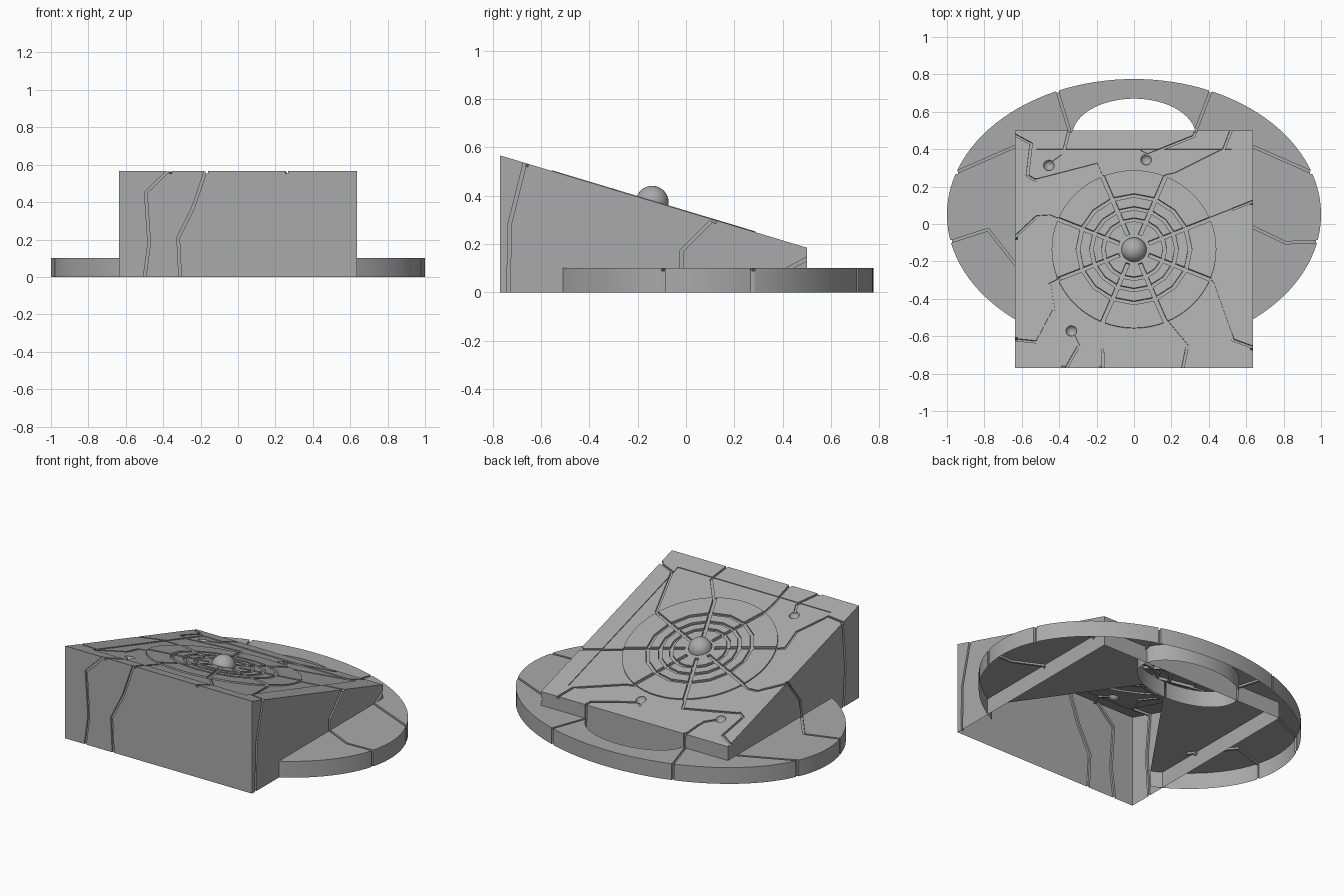
import bpy, bmesh, math
from mathutils import Vector, Matrix

if "Cube" in bpy.data.objects:
    bpy.data.objects.remove(bpy.data.objects["Cube"])

grey = bpy.data.materials.new("stone_grey")
grey.diffuse_color = (0.4, 0.4, 0.4, 1)
grey.use_nodes = True
grey.node_tree.nodes["Principled BSDF"].inputs["Base Color"].default_value = grey.diffuse_color


def make(name, bm):
    bmesh.ops.recalc_face_normals(bm, faces=bm.faces)
    me = bpy.data.meshes.new(name)
    bm.to_mesh(me)
    bm.free()
    ob = bpy.data.objects.new(name, me)
    bpy.context.collection.objects.link(ob)
    return ob


def prism(bottom, top):
    """Closed solid between two matching loops of points."""
    bm = bmesh.new()
    a = [bm.verts.new(p) for p in bottom]
    b = [bm.verts.new(p) for p in top]
    bm.faces.new(a)
    bm.faces.new(b)
    n = len(a)
    for i in range(n):
        bm.faces.new((a[i], a[(i + 1) % n], b[(i + 1) % n], b[i]))
    return bm


def frame(u, v, n, origin):
    m = Matrix((u, v, n)).transposed().to_4x4()
    m.translation = origin
    return m


def ribbon(m, pts, width, depth, closed=False):
    """Mitred groove cutter along a path drawn on the plane of m."""
    pts = [Vector(p) for p in pts]
    n = len(pts)
    bm = bmesh.new()
    rows = []
    for i, p in enumerate(pts):
        before = pts[i - 1] if (i or closed) else None
        after = pts[(i + 1) % n] if (i < n - 1 or closed) else None
        d1 = (p - before).normalized() if before else (after - p).normalized()
        d2 = (after - p).normalized() if after else d1
        t = (d1 + d2).normalized()
        off = Vector((-t.y, t.x)) * (width / 2 / max(0.5, t.dot(d1)))
        rows.append([bm.verts.new(m @ Vector((q.x, q.y, h))) for q, h in
                     ((p - off, -depth), (p + off, -depth), (p + off, 0.03), (p - off, 0.03))])
    for i in range(n if closed else n - 1):
        a, b = rows[i], rows[(i + 1) % n]
        for k in range(4):
            bm.faces.new((a[k], a[(k + 1) % 4], b[(k + 1) % 4], b[k]))
    if not closed:
        bm.faces.new(rows[0])
        bm.faces.new(rows[-1])
    return bm


def combine(ob, bm, operation='DIFFERENCE'):
    """Boolean a temporary cutter into ob and bake the result."""
    cutter = make("cutter", bm)
    cutter.hide_render = True
    mod = ob.modifiers.new("cut", 'BOOLEAN')
    mod.operation = operation
    mod.solver = 'EXACT'
    mod.object = cutter
    bpy.context.view_layer.update()
    dg = bpy.context.evaluated_depsgraph_get()
    me = bpy.data.meshes.new_from_object(ob.evaluated_get(dg))
    ob.modifiers.remove(mod)
    if len(me.polygons) >= 0.7 * len(ob.data.polygons):
        ob.data = me
    bpy.data.objects.remove(cutter)


def finish(ob, drop=None, angle=30):
    """Open the shell, shade it and give it its colour."""
    if drop:
        bm = bmesh.new()
        bm.from_mesh(ob.data)
        bm.normal_update()
        bmesh.ops.delete(bm, geom=[f for f in bm.faces if drop(f)], context='FACES')
        bm.to_mesh(ob.data)
        bm.free()
    ob.data.materials.clear()
    ob.data.materials.append(grey)
    bpy.ops.object.select_all(action='DESELECT')
    ob.select_set(True)
    bpy.context.view_layer.objects.active = ob
    bpy.ops.object.shade_smooth_by_angle(angle=math.radians(angle))


def is_bottom(f):
    return f.calc_center_median().z < 0.002 and abs(f.normal.z) > 0.9


# Sloped wedge
X, Y0, Y1, Z0, Z1 = 0.635, -0.77, 0.5, 0.567, 0.185
side = [(Y0, 0), (Y1, 0), (Y1, Z1), (Y0, Z0)]
wedge = make("sloped_body", prism([(-X, y, z) for y, z in side], [(X, y, z) for y, z in side]))
tilt = math.atan2(Z0 - Z1, Y1 - Y0)
c, s = math.cos(tilt), math.sin(tilt)
CY = -0.135
CZ = Z0 - (CY - Y0) * math.tan(tilt)
top = frame((1, 0, 0), (0, c, -s), (0, s, c), (0, CY, CZ))


def on_top(pts):
    return [(x, (y - CY) / c) for x, y in pts]


def circle(r, n, z=None, turn=0.0):
    pts = [(r * math.cos(turn + math.tau * i / n), r * math.sin(turn + math.tau * i / n)) for i in range(n)]
    return pts if z is None else [top @ Vector((x, y, z)) for x, y in pts]


# Shallow recessed panel and the round plate in it
panel = on_top([(-0.52, -0.665), (0.52, -0.665), (0.52, 0.40), (-0.52, 0.40)])
combine(wedge, prism([top @ Vector((x, y, -0.005)) for x, y in panel],
                     [top @ Vector((x, y, 0.05)) for x, y in panel]))
combine(wedge, prism(circle(0.44, 64, -0.012), circle(0.44, 64, 0.003)), 'UNION')

# Web of ring grooves and spokes
for r, d in ((0.30, 0.0100), (0.228, 0.0105), (0.165, 0.0110)):
    combine(wedge, ribbon(top, circle(r, 16, turn=math.pi / 8), 0.02, d, True))
for k in range(8):
    a = math.pi / 8 + k * math.pi / 4
    combine(wedge, ribbon(top, [(r * math.cos(a), r * math.sin(a)) for r in (0.085, 0.445)], 0.022, 0.012))

# Cracks running over the top
for path in (
    [(0.17, 0.26), (0.22, 0.27), (0.48, 0.40), (0.53, 0.53)],
    [(-0.165, 0.24), (-0.20, 0.32), (-0.53, 0.235), (-0.57, 0.26), (-0.55, 0.43), (-0.67, 0.495)],
    [(0.39, 0.025), (0.67, 0.135)],
    [(-0.39, 0.02), (-0.45, 0.045), (-0.52, 0.04), (-0.67, -0.10)],
    [(0.39, -0.29), (0.42, -0.31), (0.53, -0.62), (0.67, -0.67)],
    [(-0.39, -0.29), (-0.45, -0.32), (-0.43, -0.46), (-0.52, -0.63), (-0.67, -0.615)],
    [(-0.16, -0.51), (-0.17, -0.62), (-0.165, -0.80)],
    [(0.16, -0.50), (0.285, -0.65), (0.255, -0.80)],
    [(-0.45, 0.32), (-0.38, 0.37), (-0.34, 0.53)],
    [(0.065, 0.345), (0.04, 0.39), (0.07, 0.37), (0.32, 0.47), (0.34, 0.53)],
    [(-0.335, -0.57), (-0.295, -0.65), (-0.38, -0.80)],
):
    combine(wedge, ribbon(top, on_top(path), 0.013, 0.0125))

# Round dents at the crack ends
for p in on_top([(-0.455, 0.315), (0.065, 0.345), (-0.335, -0.57)]):
    ball = bmesh.new()
    bmesh.ops.create_uvsphere(ball, u_segments=20, v_segments=10, radius=0.03,
                              matrix=Matrix.Translation(top @ Vector((p[0], p[1], 0))))
    combine(wedge, ball)

# Cracks on the walls
front = frame((1, 0, 0), (0, 0, 1), (0, -1, 0), (0, Y0, 0))
back = frame((1, 0, 0), (0, 0, 1), (0, 1, 0), (0, Y1, 0))
right = frame((0, 1, 0), (0, 0, 1), (1, 0, 0), (X, 0, 0))
left = frame((0, 1, 0), (0, 0, 1), (-1, 0, 0), (-X, 0, 0))
for m, path in (
    (front, [(-0.503, -0.03), (-0.475, 0.18), (-0.493, 0.45), (-0.35, 0.59)]),
    (front, [(-0.308, -0.03), (-0.32, 0.21), (-0.24, 0.37), (-0.165, 0.59)]),
    (right, [(-0.735, -0.03), (-0.73, 0.28), (-0.66, 0.56)]),
    (right, [(-0.02, 0.08), (-0.02, 0.17), (0.13, 0.32)]),
    (right, [(0.40, 0.085), (0.53, 0.155)]),
    (left, [(-0.62, -0.03), (-0.64, 0.25), (-0.61, 0.55)]),
    (left, [(-0.22, 0.08), (-0.20, 0.2), (-0.06, 0.38)]),
    (back, [(-0.34, 0.08), (-0.34, 0.21)]),
    (back, [(0.33, 0.08), (0.33, 0.21)]),
):
    combine(wedge, ribbon(m, path, 0.014, 0.0115))
finish(wedge, is_bottom)

# Oval base: a strip bridging the outer oval to the oval finger hole
N, H = 96, 0.1
bm = bmesh.new()
rows = []
for i in range(N + 1):
    t = i / N
    a = math.radians(-54.9 + t * 289.8)
    b = math.radians(-89 + t * 358)
    o = (math.cos(a), 0.05 + 0.725 * math.sin(a))
    h = (0.33 * math.cos(b), 0.47 + 0.2 * math.sin(b))
    rows.append([bm.verts.new(p) for p in ((*o, 0), (*o, H), (*h, H), (*h, 0))])
for p, q in zip(rows, rows[1:]):
    for k in range(4):
        bm.faces.new((p[k], p[(k + 1) % 4], q[(k + 1) % 4], q[k]))
bm.faces.new(rows[0])
bm.faces.new(rows[-1])
end_a, end_b = Vector(rows[0][0].co.xy), Vector(rows[0][3].co.xy)
base = make("oval_base", bm)

# Cracks over the base, with a notch down the rim
flat = Matrix.Translation((0, 0, H))
for path in (
    [(-0.42, 0.75), (-0.41, 0.71), (-0.345, 0.50), (-0.36, 0.47)],
    [(0.42, 0.75), (0.41, 0.71), (0.33, 0.50), (0.345, 0.47)],
    [(-0.99, 0.255), (-0.95, 0.276), (-0.60, 0.43)],
    [(0.99, 0.255), (0.95, 0.276), (0.60, 0.43)],
    [(-1.03, -0.10), (-0.98, -0.094), (-0.78, -0.03), (-0.60, -0.26)],
    [(1.03, -0.085), (0.98, -0.094), (0.81, -0.10), (0.60, 0.0)],
):
    combine(base, ribbon(flat, path, 0.013, 0.0115))
    x, y = path[1]
    notch = bmesh.new()
    bmesh.ops.create_cube(notch, size=1, matrix=Matrix.Translation((x, y, 0.045)) @ Matrix.Diagonal((0.016, 0.016, 0.15, 1)))
    combine(base, notch)


def open_base(f):
    p = f.calc_center_median()
    d = (end_b - end_a).normalized()
    q = Vector((abs(p.x), p.y)) - end_a
    return is_bottom(f) or (abs(f.normal.z) < 0.1 and abs(d.x * q.y - d.y * q.x) < 0.003
                            and 0.1 < q.dot(d) < 0.9)


finish(base, open_base)

# Ball in the middle of the web
bm = bmesh.new()
bmesh.ops.create_uvsphere(bm, u_segments=32, v_segments=16, radius=0.068,
                          matrix=Matrix.Translation((0, CY - 0.005, CZ - 0.003)))
finish(make("centre_ball", bm))
